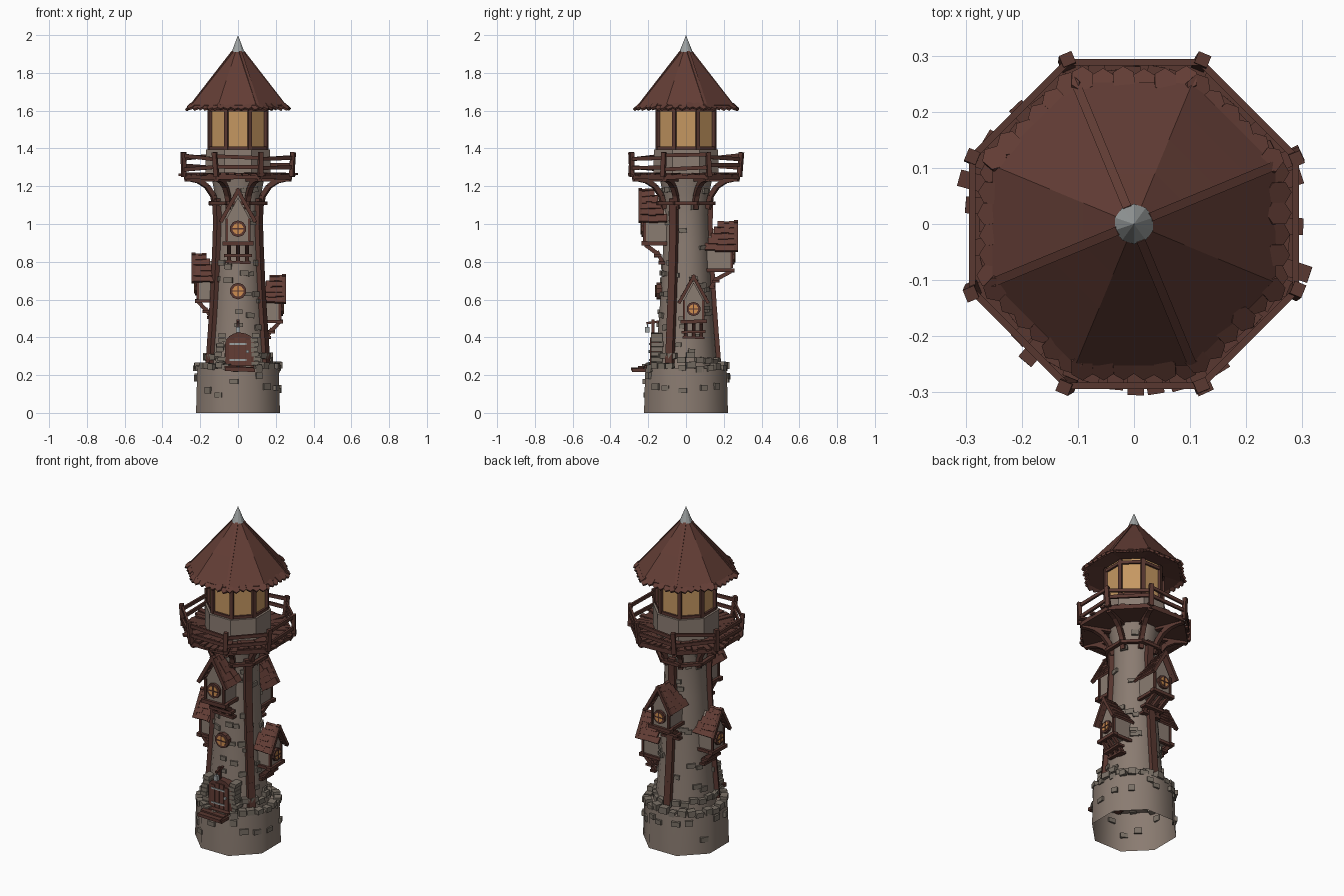
import bpy, bmesh, math, random
from mathutils import Matrix, Vector, Euler

if "Cube" in bpy.data.objects:
    bpy.data.objects.remove(bpy.data.objects["Cube"])

random.seed(7)
U = random.uniform
I = Matrix.Identity(4)


def material(name, rgb):
    m = bpy.data.materials.new(name)
    m.diffuse_color = (*rgb, 1)
    m.use_nodes = True
    m.node_tree.nodes["Principled BSDF"].inputs["Base Color"].default_value = m.diffuse_color
    return m


STONE = material("plaster stone", (0.255, 0.20, 0.165))
BLOCK = material("block stone", (0.19, 0.16, 0.13))
WOOD = material("timber brown", (0.10, 0.039, 0.030))
ROOF = material("roof brown", (0.125, 0.047, 0.036))
GLASS = material("amber glass", (0.56, 0.31, 0.12))
GLOW = material("orange window", (0.62, 0.27, 0.08))
METAL = material("grey metal", (0.34, 0.36, 0.36))


def finish(name, bm, mat, smooth=None):
    me = bpy.data.meshes.new(name)
    bm.to_mesh(me)
    bm.free()
    me.materials.append(mat)
    ob = bpy.data.objects.new(name, me)
    bpy.context.collection.objects.link(ob)
    if smooth:
        bpy.ops.object.select_all(action='DESELECT')
        ob.select_set(True)
        bpy.context.view_layer.objects.active = ob
        bpy.ops.object.shade_smooth_by_angle(angle=math.radians(smooth))


def rot(a):
    """Frame whose -y points outward; a = 0 is front, 90 is right."""
    return Matrix.Rotation(math.radians(a), 4, 'Z')


def box(bm, M, c, s, r=(0, 0, 0)):
    bmesh.ops.create_cube(bm, size=1, matrix=M @ Matrix.Translation(c)
                          @ Euler(r).to_matrix().to_4x4() @ Matrix.Diagonal((*s, 1)))


def beam(bm, M, p, q, w, d, hint=(0, -1, 0)):
    p, q = Vector(p), Vector(q)
    z = (q - p).normalized()
    x = Vector(hint).cross(z).normalized()
    R = Matrix((x, z.cross(x), z)).transposed().to_4x4()
    bmesh.ops.create_cube(bm, size=1, matrix=M @ Matrix.Translation((p + q) / 2) @ R
                          @ Matrix.Diagonal((w, d, (q - p).length, 1)))


def disc(bm, M, c, r, h, n=12):
    bmesh.ops.create_cone(bm, cap_ends=True, segments=n, radius1=r, radius2=r, depth=h,
                          matrix=M @ Matrix.Translation(c) @ Matrix.Rotation(math.pi / 2, 4, 'X'))


def prism(bm, M, pts, y0, y1):
    """Extrude an (x, z) outline from y0 to y1."""
    a = [bm.verts.new(M @ Vector((x, y0, z))) for x, z in pts]
    b = [bm.verts.new(M @ Vector((x, y1, z))) for x, z in pts]
    fs = [bm.faces.new(a), bm.faces.new(b[::-1])]
    n = len(pts)
    fs += [bm.faces.new((a[i], b[i], b[(i + 1) % n], a[(i + 1) % n])) for i in range(n)]
    bmesh.ops.recalc_face_normals(bm, faces=fs)


def lathe(name, prof, n, mat, smooth=None):
    """Revolve (apothem, z) points with n sides, a flat side to the front."""
    bm = bmesh.new()
    k = 1 / math.cos(math.pi / n)
    rings = [[bm.verts.new((r * k * math.cos((i + .5) * 2 * math.pi / n),
                            r * k * math.sin((i + .5) * 2 * math.pi / n), z)) for i in range(n)]
             for r, z in prof]
    for A, B in zip(rings, rings[1:]):
        for i in range(n):
            j = (i + 1) % n
            bm.faces.new((A[i], A[j], B[j], B[i]))
    bmesh.ops.remove_doubles(bm, verts=bm.verts, dist=1e-5)
    finish(name, bm, mat, smooth)


BODY = [(.165, .23), (.155, .35), (.143, .5), (.13, .7), (.12, .9), (.115, 1.05), (.122, 1.15), (.14, 1.25)]


def body_r(z):
    for (r0, z0), (r1, z1) in zip(BODY, BODY[1:]):
        if z <= z1:
            return r0 + (r1 - r0) * (z - z0) / (z1 - z0)
    return BODY[-1][0]


# Masonry: open base, tapering shaft, upper drum
lathe("base", [(.222, 0), (.219, .12), (.215, .235), (.15, .235)], 8, STONE, 50)
lathe("shaft", BODY, 16, STONE, 50)
lathe("upper_drum", [(.172, 1.25), (.170, 1.395), (.14, 1.395)], 8, STONE)

# Scattered and ledge stones
bm = bmesh.new()
for i in range(60):
    z, a = U(.3, 1.2), U(0, 360)
    box(bm, rot(a), (0, -body_r(z), z), (U(.03, .05), .02, U(.02, .03)), (0, U(-.1, .1), 0))
for i in range(16):
    a, z = i * 22.5 + U(-8, 8), U(.08, .2)
    k = math.cos(math.radians((a + 22.5) % 45 - 22.5))
    box(bm, rot(a), (0, -.218 / k, z), (U(.035, .05), .02, U(.025, .035)))
for i in range(26):
    a = i * 360 / 26 + U(-3, 3)
    box(bm, rot(a), (0, -.205 + U(-.012, .006), .243 + U(-.012, .012)),
        (U(.035, .05), .04, U(.025, .04)), (0, U(-.12, .12), U(-.15, .15)))
for i in range(22):
    box(bm, rot(i * 360 / 22), (0, -.168, .275 + U(-.01, .03)), (.045, .03, .03), (0, U(-.1, .1), 0))
for side in (-1, 1):  # rubble beside the door
    for i in range(7):
        box(bm, I, (side * (.09 + U(-.01, .015)), -.155, .26 + i * .025), (.04, .06, .022), (0, U(-.1, .1), 0))
finish("stones", bm, BLOCK)

# Three long curved timber posts
bm = bmesh.new()
for a in (60, 180, 300):
    zs = [.26, .4, .55, .7, .85, 1.0, 1.13]
    for z0, z1 in zip(zs, zs[1:]):
        beam(bm, rot(a), (0, -body_r(z0) - .008, z0 - .004), (0, -body_r(z1) - .008, z1 + .004), .042, .032)
finish("timber_posts", bm, WOOD)

# Collar beams and curved brackets under the balcony
bm = bmesh.new()
for i in range(8):
    box(bm, rot(i * 45), (0, -.142, 1.11), (.135, .022, .018), (0, U(-.04, .04), 0))
    pts = [(.125, 1.08), (.142, 1.15), (.178, 1.2), (.225, 1.228), (.28, 1.24)]
    M = rot(i * 45 + 22.5)
    for (r0, z0), (r1, z1) in zip(pts, pts[1:]):
        beam(bm, M, (0, -r0, z0), (0, -r1, z1), .026, .026, (0, -.7, -.7))
    beam(bm, M, (0, -.13, 1.235), (0, -.3, 1.235), .026, .022, (0, 0, 1))
finish("balcony_brackets", bm, WOOD)

# Balcony deck with uneven planks
lathe("balcony_deck", [(.12, 1.238), (.272, 1.238), (.272, 1.258), (.15, 1.258)], 8, WOOD)
bm = bmesh.new()
for i in range(48):
    a = i * 7.5 + U(-1, 1)
    k = math.cos(math.radians((a + 22.5) % 45 - 22.5))
    r = (.285 + (U(.01, .03) if random.random() < .25 else U(-.015, .0))) / k
    box(bm, rot(a), (0, -(r + .17) / 2, 1.262 + U(-.003, .004)), (.03, r - .17, .012), (U(-.03, .03), 0, U(-.05, .05)))
for i in range(8):
    box(bm, rot(i * 45), (0, -.275, 1.25), (.24, .02, .026), (0, U(-.02, .02), 0))
finish("deck_planks", bm, WOOD)

# Crooked railing
bm = bmesh.new()
for i in range(8):
    M = rot(i * 45 + 22.5)
    box(bm, M, (0, -.312, 1.315), (.024, .022, .13), (U(-.02, .1), U(-.08, .08), 0))
    q = rot(45) @ Vector((0, -.312, 0))
    for z in (1.3, 1.355):
        beam(bm, M, (0, -.312, z + U(-.014, .014)), (q.x, q.y, z + U(-.014, .014)), .012, .02, (0, 0, 1))
finish("balcony_railing", bm, WOOD)

# Lantern room
lathe("lantern_glass", [(.147, 1.39), (.147, 1.63)], 8, GLASS)
bm = bmesh.new()
for i in range(8):
    box(bm, rot(i * 45 + 22.5), (0, -.16, 1.51), (.022, .02, .23))
    for z in (1.402, 1.605):
        box(bm, rot(i * 45), (0, -.15, z), (.125, .016, .018))
finish("lantern_frame", bm, WOOD)

# Main roof, eave shingles and metal tip
lathe("main_roof", [(.0, 1.66), (.15, 1.635), (.25, 1.615), (.252, 1.63), (.205, 1.69), (.15, 1.76),
                    (.09, 1.835), (.028, 1.915), (0, 1.92)], 8, ROOF)
bm = bmesh.new()
for i in range(8):
    for j in range(6):
        M = rot(i * 45) @ Matrix.Translation(((j - 2.5) * .037, -.252 + U(-.004, .004), 1.623 + U(-.004, .004))) \
            @ Euler((math.radians(38), U(-.1, .1), U(-.08, .08))).to_matrix().to_4x4()
        bmesh.ops.create_cone(bm, cap_ends=True, segments=6, radius1=.023, radius2=.023, depth=.012,
                              matrix=M @ Matrix.Diagonal((.95, 1.25, 1, 1)))
for a in (22.5, 112.5, 202.5, 292.5):  # ridge strips
    beam(bm, rot(a), (0, -.268, 1.63), (0, -.03, 1.914), .016, .008)
finish("eave_shingles", bm, ROOF)
lathe("roof_tip", [(0, 1.905), (.034, 1.91), (0, 2.0)], 10, METAL)


def round_window(ring, glow, M, y, z, r):
    disc(ring, M, (0, y, z), r, .03, 10)
    disc(glow, M, (0, y - .014, z), r * .68, .008, 10)
    box(ring, M, (0, y - .018, z), (r * .14, .006, r * 1.4))
    box(ring, M, (0, y - .018, z), (r * 1.4, .006, r * .14))


# Four bay windows: angle, window height, roof reach, sideways shift, scale
wall, wood, shing, glow = (bmesh.new() for _ in range(4))
for a, zc, R, dx, s in ((0, .975, .25, 0, 1), (90, .55, .252, .04, .85),
                        (180, .825, .272, 0, .9), (270, .66, .243, 0, .87)):
    M = rot(a) @ Matrix.Translation((dx, 0, zc)) @ Matrix.Diagonal((s, 1, s, 1))
    W = R - .03
    rt = body_r(zc - .15)
    prism(wall, M, [(-.06, -.07), (.06, -.07), (.06, .055), (0, .165), (-.06, .055)], -W, -.08)
    round_window(wood, glow, M, -W, 0, .044)
    for sx in (-1, 1):
        # bargeboard, corner post, tilted shingled slope
        beam(wood, M, (sx * .092, -R + .008, .035), (-sx * .006, -R + .008, .212), .02, .02)
        box(wood, M, (sx * .06, -W, -.005), (.014, .014, .12))
        th = math.atan2(.16, .088)
        for row in range(5):
            t = (row + .5) / 5
            inner = .105 + .08 * (1 - t)
            for y0 in range(3):
                y = -R + .01 + (R - inner) * (y0 + .5) / 3
                box(shing, M, (sx * .09 * t, y, .205 - .165 * t + U(-.004, .004)),
                    (.046, (R - inner) / 3 + .003, .014), (0, sx * (th - .15 + U(-.06, .06)), 0))
    box(wood, M, (0, -W, -.078), (.165, .03, .022), (0, U(-.04, .04), 0))
    for sx in (-1, 1):
        box(wood, M, (sx * .065, -(W + .1) / 2, -.078), (.02, W - .1, .02))
    for x in (-.048, 0, .048):  # struts
        beam(wood, M, (x, -W + .005, -.085), (x, -rt - .03, -.13), .022, .022, (0, -.6, -.8))
        beam(wood, M, (x, -rt - .03, -.12), (x, -rt, -.18), .022, .02)
    box(wood, M, (0, -rt - .025, -.142), (.15, .04, .016), (0, U(-.04, .04), 0))
    box(wood, M, (0, -rt - .005, -.178), (.135, .035, .014), (0, U(-.05, .05), 0))
# round window in the front of the shaft
round_window(wood, glow, I, -.142, .645, .044)
finish("bay_walls", wall, STONE)
finish("bay_timber", wood, WOOD)
finish("bay_shingles", shing, ROOF)
finish("window_glow", glow, GLOW)


# Arched door with planks, steps and hanging lamp
def arch(w, z0, z1, h):
    return [(w, z0)] + [(w * math.cos(t * math.pi / 8) + 0, z1 + h * math.sin(t * math.pi / 8)) for t in range(9)] + [(-w, z0)]


bm = bmesh.new()
D = Matrix.Translation((.01, 0, 0))
prism(bm, D, arch(.078, .235, .365, .06), -.185, -.12)
box(bm, D, (0, -.23, .228), (.16, .11, .018), (0, .03, 0))
for i in range(3):
    box(bm, D, (U(-.01, .01), -.205 - i * .035, .245 - i * .006), (.15, .03, .014), (0, U(-.05, .05), 0))
box(bm, I, (.0, -.175, .45), (.016, .016, .09))
beam(bm, I, (0, -.13, .485), (0, -.21, .475), .012, .012, (0, 0, 1))
finish("door_frame_and_steps", bm, WOOD)
bm = bmesh.new()
for i in range(4):
    x = -.045 + i * .03
    box(bm, D, (x, -.187, .25 + (.15 if i in (1, 2) else .135) / 2), (.027, .008, .15 if i in (1, 2) else .135))
finish("door_planks", bm, ROOF)
bm = bmesh.new()
for z in (.28, .365):
    box(bm, D, (-.01, -.192, z), (.09, .006, .009))
disc(bm, D, (.04, -.194, .325), .009, .01, 8)
box(bm, I, (0, -.205, .44), (.022, .022, .03))
box(bm, I, (0, -.205, .465), (.005, .005, .02))
finish("door_iron_and_lamp", bm, METAL)
